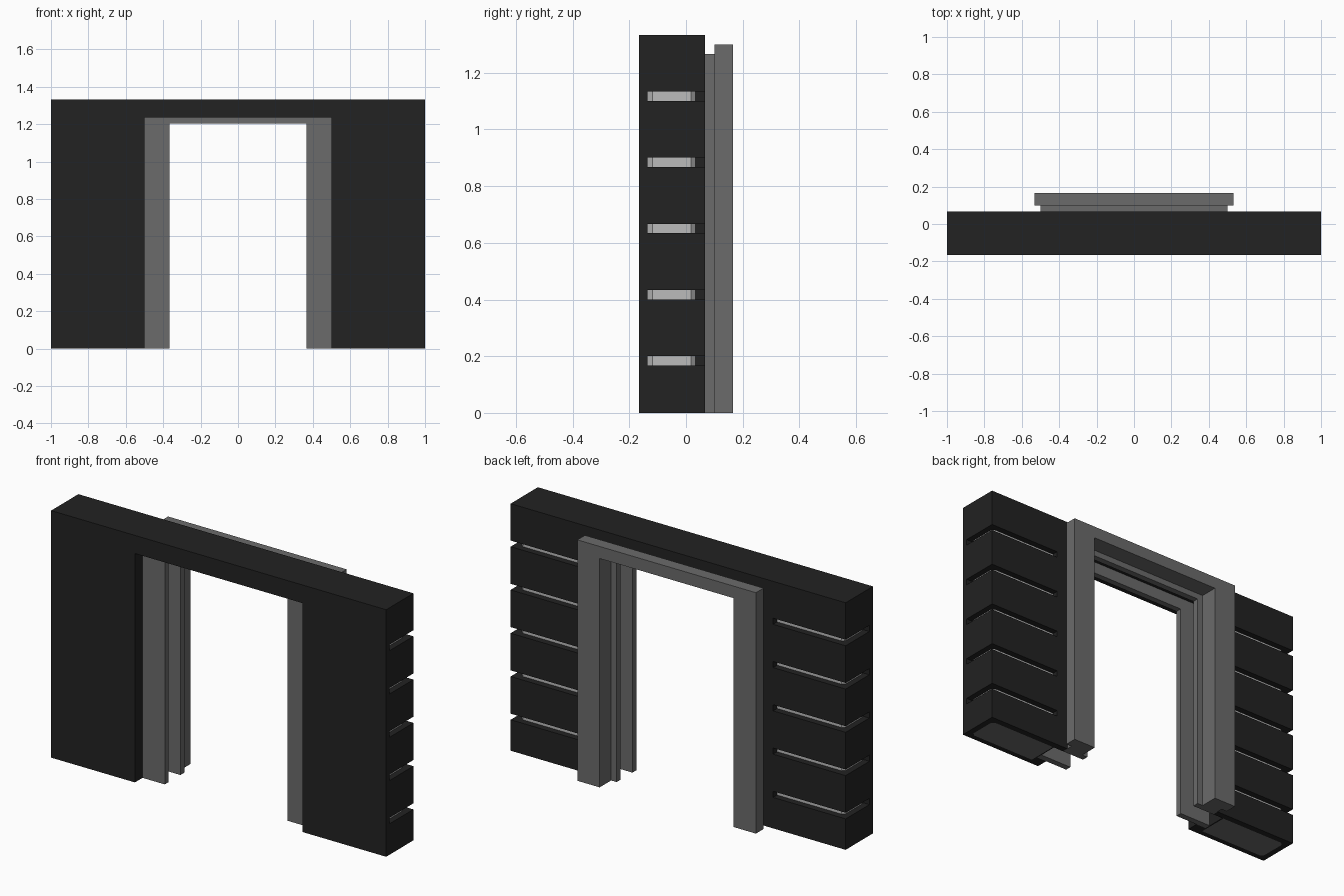
import bpy, bmesh

if "Cube" in bpy.data.objects:
    bpy.data.objects.remove(bpy.data.objects["Cube"])


def material(name, value):
    m = bpy.data.materials.new(name)
    m.diffuse_color = (value, value, value, 1)
    m.use_nodes = True
    m.node_tree.nodes["Principled BSDF"].inputs["Base Color"].default_value = m.diffuse_color
    return m


BLACK = material("black panel", 0.016)
GREY = material("frame grey", 0.147)
LIGHT = material("light strip", 0.5)


def prism(name, outline, offset, mat):
    """Extrude a closed outline of 3D points along an offset vector."""
    bm = bmesh.new()
    face = bm.faces.new([bm.verts.new(p) for p in outline])
    top = bmesh.ops.extrude_face_region(bm, geom=[face])
    verts = [g for g in top["geom"] if isinstance(g, bmesh.types.BMVert)]
    bmesh.ops.translate(bm, verts=verts, vec=offset)
    bmesh.ops.recalc_face_normals(bm, faces=bm.faces)
    mesh = bpy.data.meshes.new(name)
    bm.to_mesh(mesh)
    bm.free()
    mesh.materials.append(mat)
    ob = bpy.data.objects.new(name, mesh)
    bpy.context.collection.objects.link(ob)
    return ob


def arch(name, outer, top, inner, inner_top, y0, y1, mat, z0=0.0):
    """Doorway-shaped arch between two depths."""
    pts = [(-outer, z0), (-outer, top), (outer, top), (outer, z0),
           (inner, z0), (inner, inner_top), (-inner, inner_top), (-inner, z0)]
    return prism(name, [(x, y0, z) for x, z in pts], (0, y1 - y0, 0), mat)


def core_slab(name, side, z0, z1, mat):
    """Slab with the outer corners chamfered, inside one wall half."""
    a, b, f, k, c = 0.567, 0.967, -0.135, 0.033, 0.016
    pts = [(a, f), (b - c, f), (b, f + c), (b, k - c), (b - c, k), (a, k)]
    return prism(name, [(side * x, y, z0) for x, y in pts], (0, 0, z1 - z0), mat)


def cut(target, cutter):
    cutter.hide_render = True
    mod = target.modifiers.new("cut", "BOOLEAN")
    mod.operation = "DIFFERENCE"
    mod.solver = "EXACT"
    mod.object = cutter
    bpy.context.view_layer.objects.active = target
    bpy.ops.object.modifier_apply(modifier=mod.name)
    bpy.data.objects.remove(cutter, do_unlink=True)


# Wall with a slot around the opening
wall = arch("wall", 1.0, 1.333, 0.5, 1.235, -0.165, 0.067, BLACK)
cut(wall, arch("slot_cutter", 0.56, 1.267, 0.4, 1.1, -0.1, 0.033, BLACK, -0.1))

# Grooves around the back and ends, each filled with a recessed light strip
for side, label in ((-1, "left"), (1, "right")):
    for i in range(5):
        z0 = 0.167 + i * 0.2335
        z1 = z0 + 0.033
        pts = [(0.567, -0.135), (1.1, -0.135), (1.1, 0.2), (0.567, 0.2)]
        cut(wall, prism("groove_cutter", [(side * x, y, z0) for x, y in pts],
                        (0, 0, z1 - z0), BLACK))
        core_slab(f"light_strip_{label}_{i + 1}", side, z0, z1, LIGHT)
    # Grey core end on the underside
    cut(wall, core_slab("base_cutter", side, -0.1, 0.008, BLACK))
    core_slab(f"core_base_{label}", side, 0.0, 0.008, GREY)

# Door frame: two inner fins with a channel between, neck and rear casing
arch("front_fin", 0.56, 1.267, 0.367, 1.203, -0.1, -0.067, GREY)
arch("middle_fin", 0.5, 1.235, 0.367, 1.203, 0.033, 0.067, GREY)
arch("frame_neck", 0.5, 1.267, 0.4, 1.235, 0.067, 0.1, GREY)
arch("rear_casing", 0.533, 1.3, 0.4, 1.235, 0.1, 0.165, GREY)
